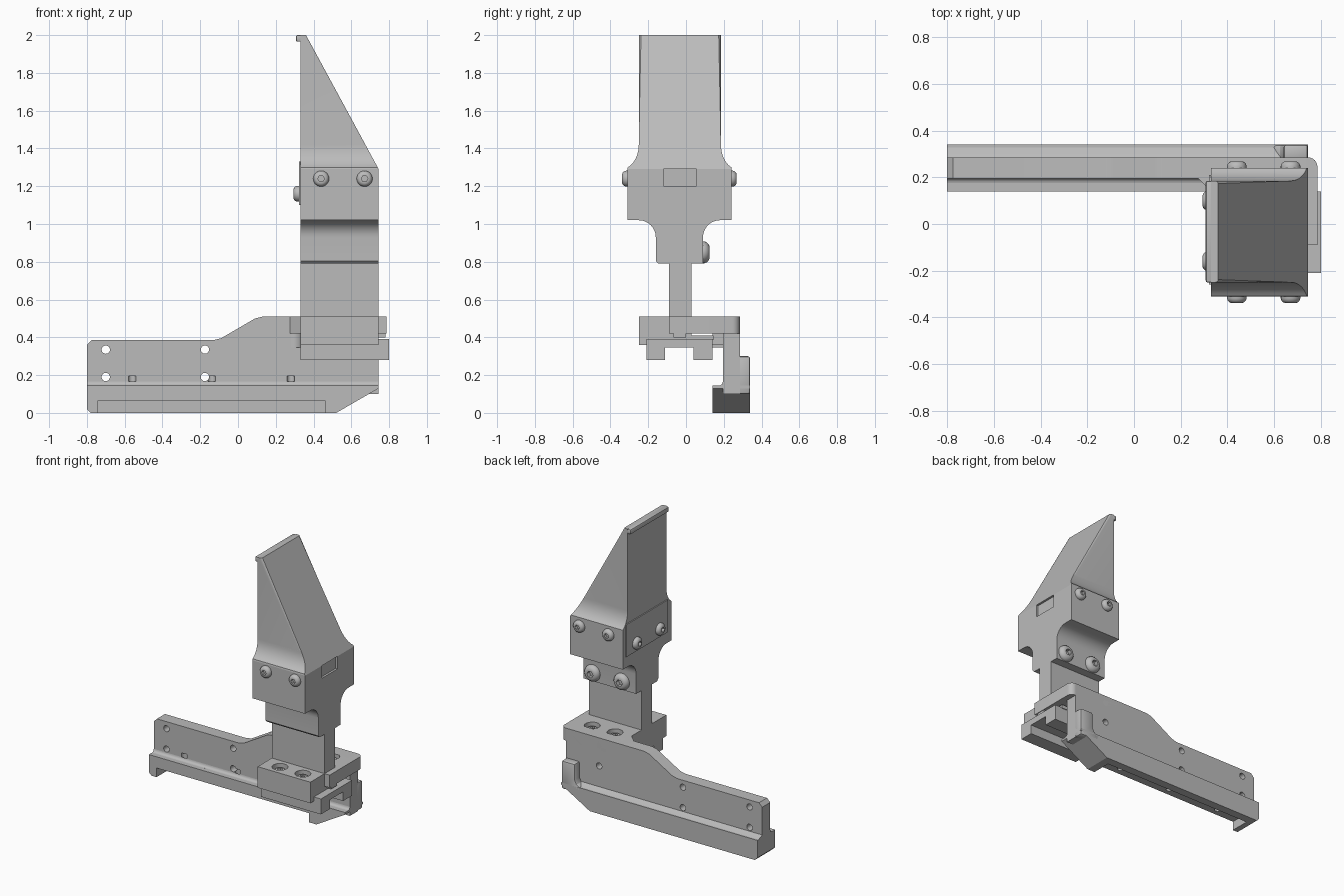
import bpy, bmesh
from math import sin, cos, pi, radians
from mathutils import Vector, Matrix

cube = bpy.data.objects.get("Cube")
if cube:
    bpy.data.objects.remove(cube)

metal = bpy.data.materials.new("plain_grey")
metal.use_nodes = True
grey = (0.5, 0.5, 0.5, 1)
metal.diffuse_color = grey
metal.node_tree.nodes["Principled BSDF"].inputs["Base Color"].default_value = grey


def finish(name, bm):
    bmesh.ops.recalc_face_normals(bm, faces=bm.faces)
    mesh = bpy.data.meshes.new(name)
    bm.to_mesh(mesh)
    bm.free()
    mesh.materials.append(metal)
    ob = bpy.data.objects.new(name, mesh)
    bpy.context.collection.objects.link(ob)
    return ob


def prism(name, pts, axis, a, b):
    """Extrude a 2D outline along an axis from a to b."""
    place = {"x": lambda p, t: (t, p[0], p[1]),
             "y": lambda p, t: (p[0], t, p[1]),
             "z": lambda p, t: (p[0], p[1], t)}[axis]
    bm = bmesh.new()
    face = bm.faces.new([bm.verts.new(place(p, a)) for p in pts])
    new = bmesh.ops.extrude_face_region(bm, geom=[face])["geom"]
    shift = Vector(place((0, 0), b - a))
    bmesh.ops.translate(bm, vec=shift, verts=[v for v in new if isinstance(v, bmesh.types.BMVert)])
    return finish(name, bm)


def box(name, x, y, z):
    return prism(name, [(x[0], y[0]), (x[1], y[0]), (x[1], y[1]), (x[0], y[1])], "z", *z)


def rod(name, centre, r, length, axis, sides=24):
    pts = [(centre[0] + r * cos(2 * pi * i / sides), centre[1] + r * sin(2 * pi * i / sides))
           for i in range(sides)]
    return prism(name, pts, axis, *length)


def arc(cx, cz, rx, rz, start, end, n=8):
    return [(cx + rx * cos(radians(start + (end - start) * i / n)),
             cz + rz * sin(radians(start + (end - start) * i / n))) for i in range(n + 1)]


def bake(ob):
    """Apply the modifiers of an object."""
    graph = bpy.context.evaluated_depsgraph_get()
    mesh = bpy.data.meshes.new_from_object(ob.evaluated_get(graph))
    ob.modifiers.clear()
    ob.data = mesh


def cut(ob, cutters):
    for c in cutters:
        m = ob.modifiers.new("cut", "BOOLEAN")
        m.operation, m.solver, m.object = "DIFFERENCE", "EXACT", c
    bake(ob)
    for c in cutters:
        bpy.data.objects.remove(c)


def soften(ob, width, segments=2):
    m = ob.modifiers.new("soften", "BEVEL")
    m.width, m.segments, m.limit_method, m.angle_limit = width, segments, "ANGLE", radians(40)
    bake(ob)


# Long side plate with the raised end
plate = prism("rail_plate", [(-0.8, 0.1), (-0.8, 0.36), (-0.775, 0.385), (-0.13, 0.385), (-0.09, 0.395),
                             (0.09, 0.5), (0.13, 0.51), (0.745, 0.51), (0.745, 0.1)], "y", 0.195, 0.285)
spots = [(-0.7, 0.335), (-0.7, 0.19), (-0.175, 0.335), (-0.175, 0.19), (0.485, 0.455), (0.485, 0.31)]
slots = (-0.56, -0.14, 0.28)
cut(plate, [rod("hole", p, 0.022, (0.1, 0.4), "y") for p in spots]
    + [rod("slot", (x, 0.195), 0.02, (0.05, 0.195), "z") for x in slots])

# Thick foot under the plate, hollowed from the front
foot = prism("rail_foot", [(-0.8, 0.02), (-0.8, 0.145), (0.745, 0.145), (0.745, 0.13),
                           (0.52, 0), (-0.78, 0)], "y", 0.14, 0.34)
cut(foot, [box("hollow", (-0.74, 0.46), (0.1, 0.28), (-0.1, 0.065))]
    + [rod("slot", (x, 0.195), 0.02, (-0.1, 0.3), "z") for x in slots])
prism("foot_fillet", [(0.195, 0.14), (0.175, 0.14)] + arc(0.175, 0.165, 0.02, 0.02, -90, 0, 4),
      "x", -0.8, 0.745)
prism("back_ledge", [(0.28, 0.14), (0.34, 0.14), (0.3, 0.155), (0.28, 0.165)], "x", -0.8, 0.745)
riser = prism("back_riser", [(0.745, 0.1), (0.745, 0.3), (0.64, 0.3), (0.64, 0.19),
                             (0.625, 0.16), (0.59, 0.14), (0.59, 0.1)], "y", 0.27, 0.34)
soften(riser, 0.012)

# Bridge from the plate to the front block
bridge = prism("bridge", [(0.27, 0.2), (0.33, 0.14), (0.33, -0.09), (0.785, -0.09)]
               + arc(0.745, 0.245, 0.04, 0.04, 0, 90, 6) + [(0.3, 0.285)], "z", 0.42, 0.51)
bolts = [(x, y) for x in (0.45, 0.63) for y in (-0.17, 0.155)]
cut(bridge, [rod("bore", p, 0.052, (0.46, 0.6), "z") for p in bolts if p[1] > 0])
box("bridge_skirt", (0.33, 0.7), (0.14, 0.2), (0.36, 0.43))
prism("bridge_fillet", [(0.33, 0.2), (0.33, 0.14)] + arc(0.28, 0.145, 0.05, 0.05, 0, 90, 6), "z", 0.345, 0.51)

front_block = box("front_block", (0.33, 0.745), (-0.25, -0.08), (0.36, 0.51))
cut(front_block, [rod("bore", p, 0.052, (0.46, 0.6), "z") for p in bolts if p[1] < 0])

# Channel-shaped clamp under the bridge
prism("lower_clamp", [(-0.21, 0.28), (-0.11, 0.28), (-0.11, 0.345), (0.04, 0.345), (0.04, 0.28),
                      (0.14, 0.28), (0.14, 0.39), (-0.21, 0.39)], "x", 0.33, 0.8)
box("clamp_pad", (0.33, 0.745), (-0.215, 0.145), (0.385, 0.41))
prism("centre_pin", [(-0.065, 0.4)] + arc(-0.033, 0.445, 0.032, 0.03, 180, 0) + [(0, 0.4)], "x", 0.7, 0.78)

# Upright stem
box("stem", (0.33, 0.745), (-0.09, 0.03), (0.38, 0.85))

# Head holding the stem, rounded under the shoulders
head = prism("head", [(-0.145, 0.79), (0.09, 0.79)] + arc(0.18, 0.93, 0.09, 0.09, 180, 90)
             + [(0.24, 1.02), (0.24, 1.29), (-0.31, 1.29), (-0.31, 1.02)]
             + arc(-0.25, 0.93, 0.09, 0.09, 90, 0) + [(-0.16, 0.805)], "x", 0.33, 0.745)
cut(head, [box("notch", (0.73, 0.8), (-0.12, 0.055), (1.2, 1.4))])

# Wedge blade, flared at its base and sliced along the slope
blade = prism("wedge_blade", [(-0.31, 1.29), (0.24, 1.29)] + arc(0.275, 1.42, 0.09, 0.13, 247, 180)
              + [(0.185, 2), (-0.25, 2)] + arc(-0.345, 1.42, 0.095, 0.13, 0, -67), "x", 0.33, 0.76)
bm = bmesh.new()
bm.from_mesh(blade.data)
sliced = bmesh.ops.bisect_plane(bm, geom=bm.verts[:] + bm.edges[:] + bm.faces[:], plane_co=(0.745, 0, 1.29),
                                plane_no=(0.71, 0, 0.385), clear_outer=True)
rim = [e for e in sliced["geom_cut"] if isinstance(e, bmesh.types.BMEdge)]
bmesh.ops.contextual_create(bm, geom=rim)
bmesh.ops.recalc_face_normals(bm, faces=bm.faces)
# Round only the long edges of the slope
long_edges = [e for e in bm.edges if e.calc_length() > 0.5
              and abs(e.verts[0].co.x - e.verts[1].co.x) > 0.1 and max(v.co.z for v in e.verts) > 1.9]
bmesh.ops.bevel(bm, geom=long_edges, offset=0.012, segments=3, profile=0.5, affect="EDGES")
bm.to_mesh(blade.data)
bm.free()
lip = box("tip_lip", (0.307, 0.345), (-0.25, 0.185), (1.965, 2))
soften(lip, 0.008)

# Thin cover plate on the inner face
box("cover_plate", (0.322, 0.335), (-0.26, 0.21), (1.1, 1.33))


def screw_mesh():
    """Domed screw head with a hexagonal socket, unit radius, pointing up z."""
    bm = bmesh.new()
    rings = []
    for r, z in [(1, -0.2), (1, 0.2), (0.92, 0.42), (0.75, 0.6), (0.55, 0.68)]:
        rings.append([bm.verts.new((r * cos(pi * i / 12), r * sin(pi * i / 12), z)) for i in range(24)])
    for lo, hi in zip(rings, rings[1:]):
        for i in range(24):
            bm.faces.new((lo[i - 1], lo[i], hi[i], hi[i - 1]))
    top = [[bm.verts.new((0.42 * cos(pi * i / 3), 0.42 * sin(pi * i / 3), z)) for i in range(6)]
           for z in (0.68, 0.2)]
    for i in range(6):
        j = (i + 1) % 6
        bm.faces.new([rings[-1][(4 * i + k) % 24] for k in range(5)] + [top[0][j], top[0][i]])
        bm.faces.new((top[0][i], top[0][j], top[1][j], top[1][i]))
    bm.faces.new(top[1])
    bm.faces.new(rings[0])
    return finish("screw_pattern", bm)


pattern = screw_mesh()


def screw(name, place, direction, r):
    ob = bpy.data.objects.new(name, pattern.data)
    turn = Vector(direction).to_track_quat("Z", "Y").to_matrix().to_4x4()
    ob.matrix_world = Matrix.Translation(place) @ turn @ Matrix.Scale(r, 4)
    bpy.context.collection.objects.link(ob)


for x in (0.44, 0.67):
    screw("front_screw", (x, -0.31, 1.24), (0, -1, 0), 0.042)
    screw("back_screw", (x, 0.24, 1.24), (0, 1, 0), 0.042)
    screw("stem_screw", (x, 0.085, 0.85), (0, 1, 0), 0.058)
for y in (0.1, -0.16):
    screw("cover_screw", (0.322, y, 1.16), (-1, 0, 0), 0.042)
for x, y in bolts:
    screw("bridge_bolt", (x, y, 0.465), (0, 0, 1), 0.043)
bpy.data.objects.remove(pattern)

# Smooth rounded surfaces, keep hard edges
bpy.ops.object.select_all(action="DESELECT")
for ob in bpy.context.collection.objects:
    if ob.type == "MESH":
        ob.select_set(True)
        bpy.context.view_layer.objects.active = ob
bpy.ops.object.shade_smooth_by_angle(angle=radians(30))
